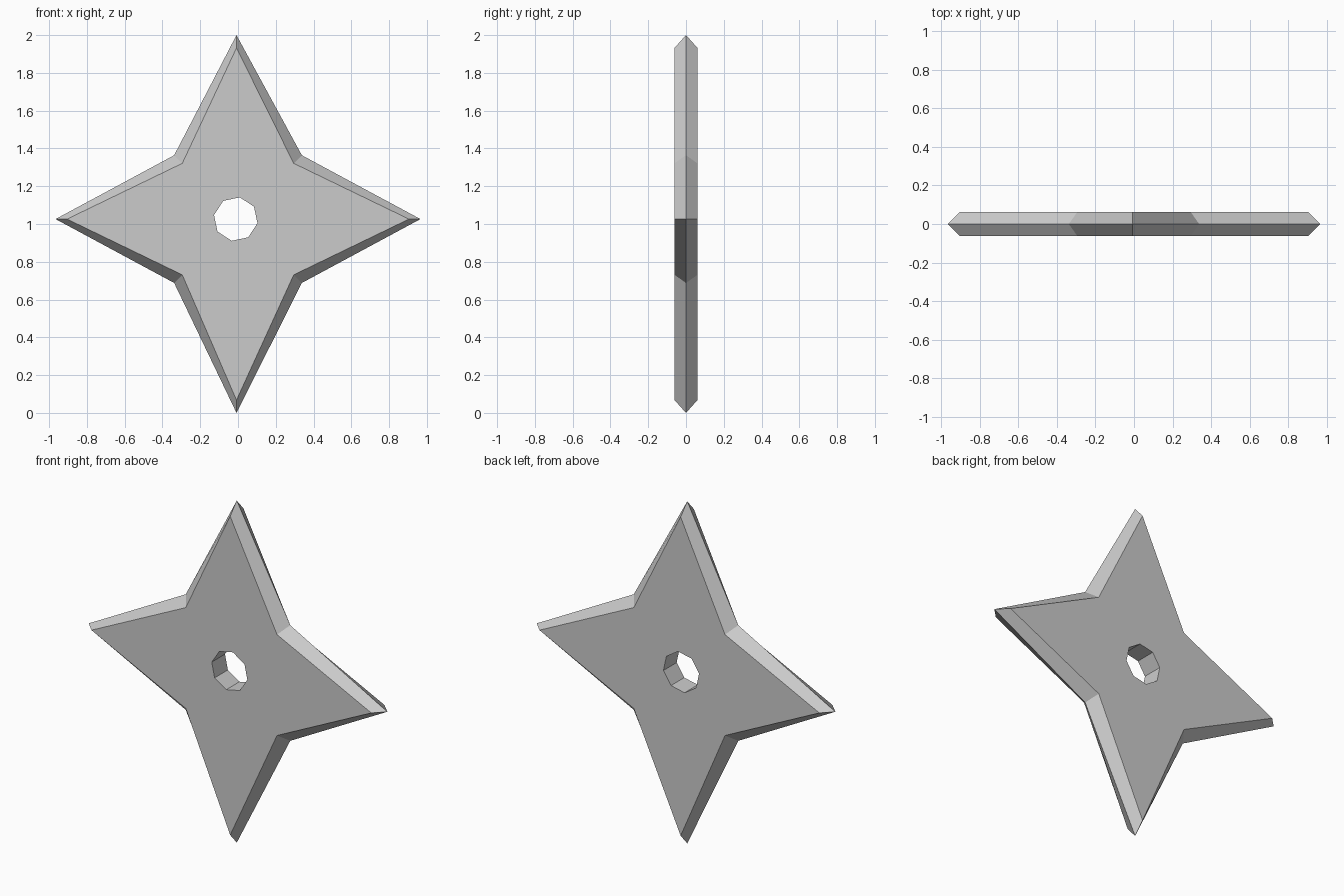
import bpy
import bmesh
from math import cos, sin, radians
from mathutils import Vector

cube = bpy.data.objects.get("Cube")
if cube:
    bpy.data.objects.remove(cube, do_unlink=True)

CENTRE_X, CENTRE_Z = -0.008, 1.026
HALF_DEPTH = 0.061


def steel():
    mat = bpy.data.materials.new("steel grey")
    colour = (0.6, 0.6, 0.6, 1)
    mat.use_nodes = True
    mat.diffuse_color = colour
    mat.node_tree.nodes["Principled BSDF"].inputs["Base Color"].default_value = colour
    return mat


def star(right, top, left, bottom, notch, y):
    """Four tips with a notch between each pair, counter-clockwise."""
    x, z = CENTRE_X, CENTRE_Z
    return [Vector(p) for p in (
        (right, y, z), (notch, y, z + notch),
        (x, y, top), (-notch, y, z + notch),
        (left, y, z), (-notch, y, z - notch),
        (x, y, bottom), (notch, y, z - notch))]


def hole(y, radius=0.117, turn=-10.5):
    """Eight-sided hole, slightly turned against the star."""
    angles = [radians(turn + 45 * i) for i in range(8)]
    return [Vector((CENTRE_X - 0.004 + radius * cos(a), y,
                    CENTRE_Z + radius * sin(a))) for a in angles]


def flat_star(y):
    return star(0.905, 1.932, -0.905, 0.068, 0.295, y)


# Rings run around the section: hole, front face, sharp rim, back face, hole
rings = [
    hole(-HALF_DEPTH),
    flat_star(-HALF_DEPTH),
    star(0.966, 2.0, -0.966, 0.0, 0.338, 0),
    flat_star(HALF_DEPTH),
    hole(HALF_DEPTH),
]

bm = bmesh.new()
loops = [[bm.verts.new(p) for p in ring] for ring in rings]
for a, b in zip(loops, loops[1:] + loops[:1]):
    for i in range(8):
        j = (i + 1) % 8
        bm.faces.new((a[i], b[i], b[j], a[j]))
bmesh.ops.recalc_face_normals(bm, faces=bm.faces)

mesh = bpy.data.meshes.new("throwing_star")
bm.to_mesh(mesh)
bm.free()
mesh.materials.append(steel())
bpy.context.collection.objects.link(bpy.data.objects.new("throwing_star", mesh))
